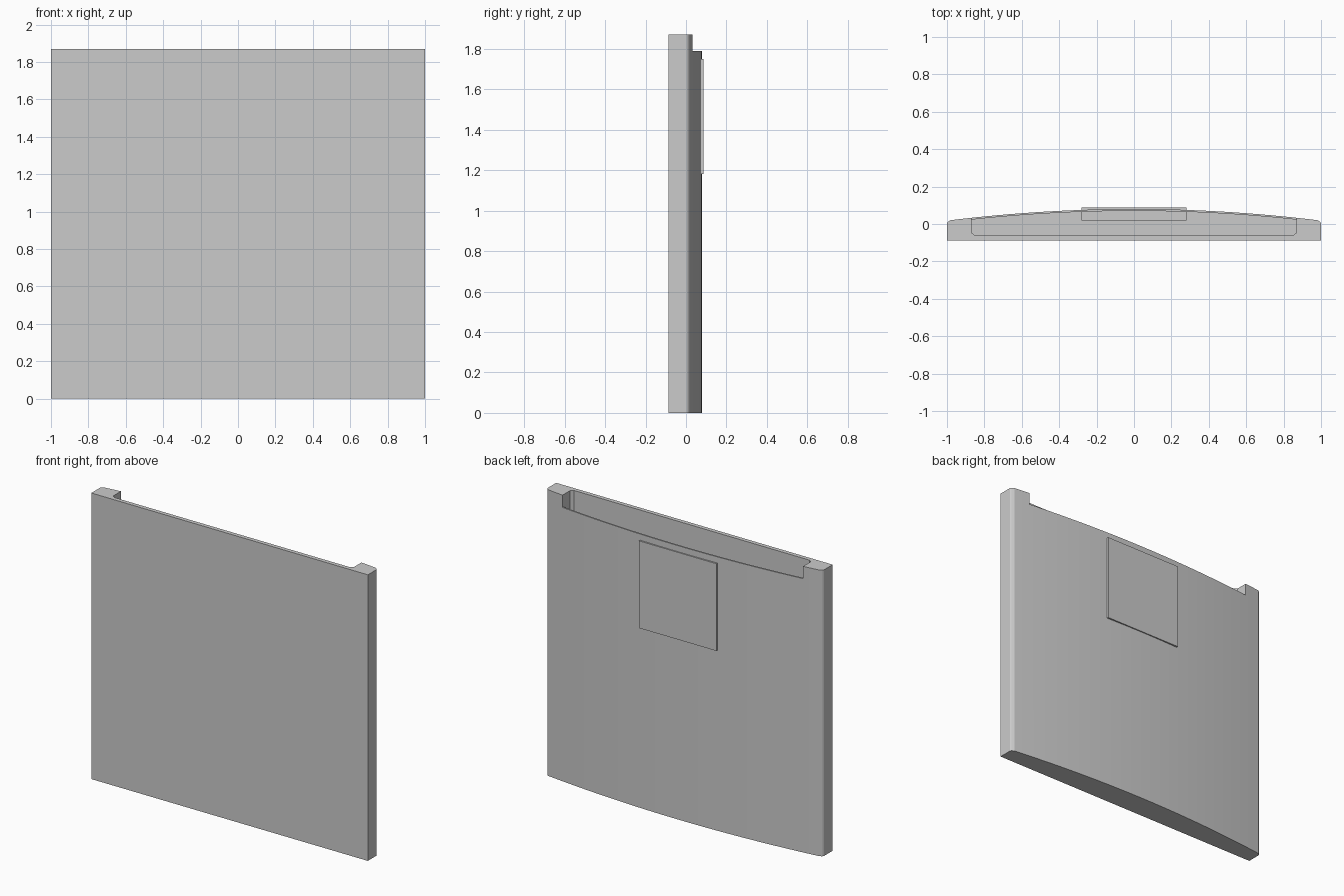
import bpy, bmesh

if "Cube" in bpy.data.objects:
    bpy.data.objects.remove(bpy.data.objects["Cube"])

H, RIM_Z, POCKET_Z = 1.87, 1.79, 1.60   # door top, low rear rim, pocket floor
POCKET_X = 0.87


def back_y(x, inset=0.0):
    """Bowed rear face of the door."""
    return 0.08 - inset - 0.062 * x * x


def arc(x0, x1, n, inset=0.0):
    pts = []
    for i in range(n + 1):
        x = x0 + (x1 - x0) * i / n
        pts.append((x, back_y(x, inset)))
    return pts


def prism(name, profile, z0, z1):
    """Extrude an xy outline from z0 to z1."""
    bm = bmesh.new()
    face = bm.faces.new([bm.verts.new((x, y, z0)) for x, y in profile])
    res = bmesh.ops.extrude_face_region(bm, geom=[face])
    for v in res["geom"]:
        if isinstance(v, bmesh.types.BMVert):
            v.co.z = z1
    bmesh.ops.recalc_face_normals(bm, faces=bm.faces[:])
    mesh = bpy.data.meshes.new(name)
    bm.to_mesh(mesh)
    bm.free()
    obj = bpy.data.objects.new(name, mesh)
    bpy.context.collection.objects.link(obj)
    return obj


def cut(target, cutter):
    bpy.context.view_layer.objects.active = target
    mod = target.modifiers.new("cut", 'BOOLEAN')
    mod.operation = 'DIFFERENCE'
    mod.solver = 'EXACT'
    mod.object = cutter
    bpy.ops.object.modifier_apply(modifier=mod.name)
    bpy.data.objects.remove(cutter, do_unlink=True)


# Door: flat front, bowed back, small chamfers on the rear side edges
door = prism("door_panel",
             [(-1, -0.087), (1, -0.087), (1, 0.004), (0.995, 0.012)]
             + arc(0.98, -0.98, 40) + [(-0.995, 0.012), (-1, 0.004)],
             0, H)

# Handle pocket: chamfered front corners, thin curved rear rim
p = POCKET_X
cut(door, prism("pocket_cutter",
                [(-p, -0.045), (-p + 0.018, -0.06), (p - 0.018, -0.06), (p, -0.045)]
                + arc(p, -p, 36, 0.01), POCKET_Z, H + 0.1))

# Opening that lowers the rear rim between the two end blocks
cut(door, prism("notch_cutter",
                [(-p, -0.04), (p, -0.04), (p, 0.2), (-p, 0.2)], RIM_Z, H + 0.1))

# Flat rectangular plate set through the rear skin
plate = prism("rear_plate",
              [(-0.28, 0.02), (0.28, 0.02), (0.28, 0.087), (-0.28, 0.087)],
              1.18, 1.75)

# Smooth bow, crisp edges
bpy.ops.object.select_all(action='DESELECT')
door.select_set(True)
bpy.context.view_layer.objects.active = door
bpy.ops.object.shade_smooth_by_angle(angle=0.35)
